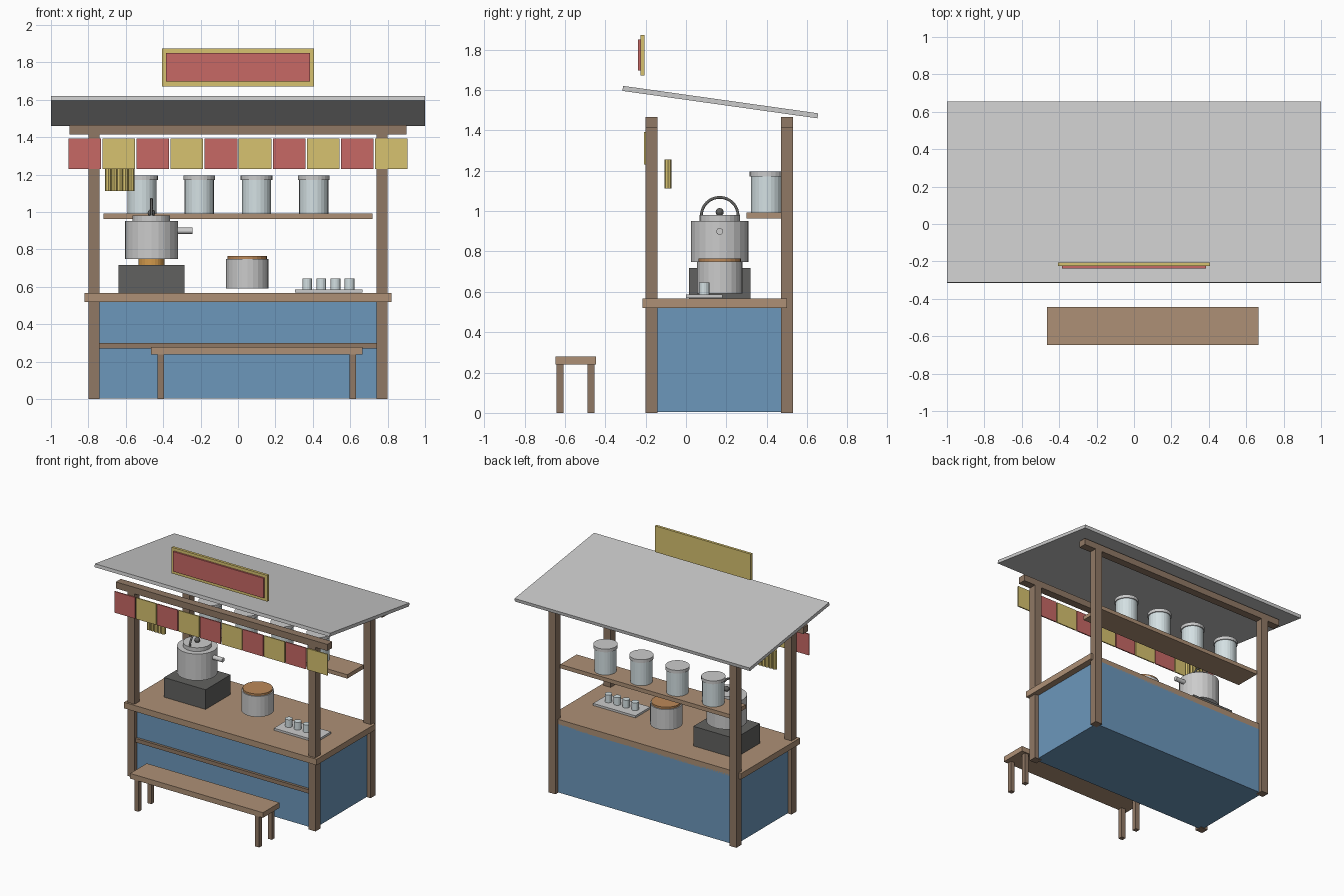
import bpy
import math
from mathutils import Matrix

if "Cube" in bpy.data.objects:
    bpy.data.objects.remove(bpy.data.objects["Cube"])


def mat(name, r, g, b):
    m = bpy.data.materials.new(name)
    m.diffuse_color = (r, g, b, 1)
    m.use_nodes = True
    m.node_tree.nodes["Principled BSDF"].inputs["Base Color"].default_value = m.diffuse_color
    return m


POST = mat("dark_wood", 0.28, 0.19, 0.13)
WOOD = mat("light_wood", 0.42, 0.28, 0.18)
BLUE = mat("blue_paint", 0.15, 0.31, 0.50)
RED = mat("red_cloth", 0.57, 0.14, 0.13)
YELLOW = mat("yellow_cloth", 0.68, 0.54, 0.16)
DARK = mat("dark_iron", 0.12, 0.12, 0.115)
ORANGE = mat("burner_orange", 0.65, 0.32, 0.07)
COPPER = mat("copper", 0.50, 0.25, 0.10)
GLASS = mat("pale_glass", 0.66, 0.75, 0.77)


def finish(name, material):
    o = bpy.context.object
    o.name = name
    if material:
        o.data.materials.append(material)
    return o


def box(name, x, y, z, material=None):
    """Box from (min, max) ranges on each axis."""
    bpy.ops.mesh.primitive_cube_add(size=1)
    o = finish(name, material)
    size = [r[1] - r[0] for r in (x, y, z)]
    mid = [(r[0] + r[1]) / 2 for r in (x, y, z)]
    o.data.transform(Matrix.Diagonal((*size, 1)))
    o.location = mid
    return o


def cyl(name, x, y, z0, z1, r, material=None, sides=24):
    bpy.ops.mesh.primitive_cylinder_add(vertices=sides, radius=r, depth=z1 - z0,
                                        location=(x, y, (z0 + z1) / 2))
    return finish(name, material)


# Frame: four posts and two roof beams
for side, x in (("left", -0.77), ("right", 0.77)):
    for end, y in (("front", -0.17), ("back", 0.50)):
        box(f"{end}_{side}_post", (x - 0.03, x + 0.03), (y - 0.03, y + 0.03), (0, 1.42), POST)
for end, y in (("front", -0.17), ("back", 0.50)):
    box(f"{end}_roof_beam", (-0.9, 0.9), (y - 0.03, y + 0.03), (1.415, 1.465), POST)

# Sloping roof
roof = box("roof", (-1, 1), (-0.318, 0.658), (1.5275, 1.5525))
roof.rotation_euler.x = -math.radians(8)

# Counter
box("counter_body", (-0.77, 0.77), (-0.17, 0.50), (0.004, 0.53), BLUE)
box("counter_top", (-0.82, 0.82), (-0.215, 0.50), (0.52, 0.566), WOOD)
box("front_rail", (-0.75, 0.75), (-0.19, -0.16), (0.27, 0.30), POST)

# Sign board
box("sign_frame", (-0.407, 0.407), (-0.225, -0.205), (1.672, 1.873), YELLOW)
box("sign_panel", (-0.385, 0.385), (-0.238, -0.22), (1.697, 1.85), RED)

# Row of cloth flags
for i in range(10):
    x = -0.819 + 0.182 * i
    box(f"flag_{i + 1}", (x - 0.087, x + 0.087), (-0.208, -0.199), (1.23, 1.393),
        YELLOW if i % 2 else RED)

# Hanging bunch
for i in range(5):
    cyl(f"hanging_stick_{i + 1}", -0.693 + 0.0305 * i, -0.089, 1.113, 1.256, 0.017, YELLOW, 8)

# Back shelf with jars
box("shelf", (-0.72, 0.72), (0.30, 0.50), (0.963, 0.993), WOOD)
for i in range(4):
    x = -0.513 + 0.306 * i
    cyl(f"jar_{i + 1}", x, 0.40, 0.99, 1.172, 0.078, GLASS)
    cyl(f"jar_lid_{i + 1}", x, 0.40, 1.171, 1.196, 0.085)

# Stove and kettle
KX, KY = -0.463, 0.167
box("stove", (KX - 0.177, KX + 0.177), (KY - 0.152, KY + 0.152), (0.564, 0.717), DARK)
cyl("burner", KX, KY, 0.715, 0.752, 0.07, ORANGE)
cyl("kettle_body", KX, KY, 0.748, 0.952, 0.142)
cyl("kettle_lid", KX, KY, 0.95, 0.981, 0.10)
bpy.ops.mesh.primitive_uv_sphere_add(segments=16, ring_count=8, radius=0.02,
                                     location=(KX, KY, 0.995))
finish("kettle_knob", DARK)
spout = cyl("kettle_spout", -0.293, KY, 0.85, 0.95, 0.017, None, 16)
spout.location.z = 0.899
spout.rotation_euler.y = math.pi / 2

# Arched kettle handle swept along a half circle
curve = bpy.data.curves.new("kettle_handle", "CURVE")
curve.dimensions = "3D"
curve.bevel_depth = 0.008
curve.bevel_resolution = 1
curve.use_fill_caps = True
spline = curve.splines.new("POLY")
spline.points.add(16)
for i, p in enumerate(spline.points):
    a = math.pi * i / 16
    p.co = (KX, KY + 0.091 * math.cos(a), 0.977 + 0.091 * math.sin(a), 1)
curve.materials.append(DARK)
handle = bpy.data.objects.new("kettle_handle", curve)
bpy.context.collection.objects.link(handle)

# Cooking pot
cyl("pot", 0.05, 0.168, 0.592, 0.75, 0.113)
cyl("pot_lid", 0.05, 0.168, 0.748, 0.765, 0.105, COPPER)

# Tray of cups
box("tray", (0.305, 0.665), (0.0, 0.18), (0.57, 0.586))
for i in range(4):
    cyl(f"cup_{i + 1}", 0.37 + 0.0755 * i, 0.09, 0.585, 0.645, 0.026, GLASS, 16)

# Bench
box("bench_seat", (-0.465, 0.665), (-0.647, -0.445), (0.239, 0.279), WOOD)
for x in (-0.413, 0.613):
    for y in (-0.625, -0.471):
        box("bench_leg", (x - 0.017, x + 0.017), (y - 0.017, y + 0.017), (0, 0.242), POST)
